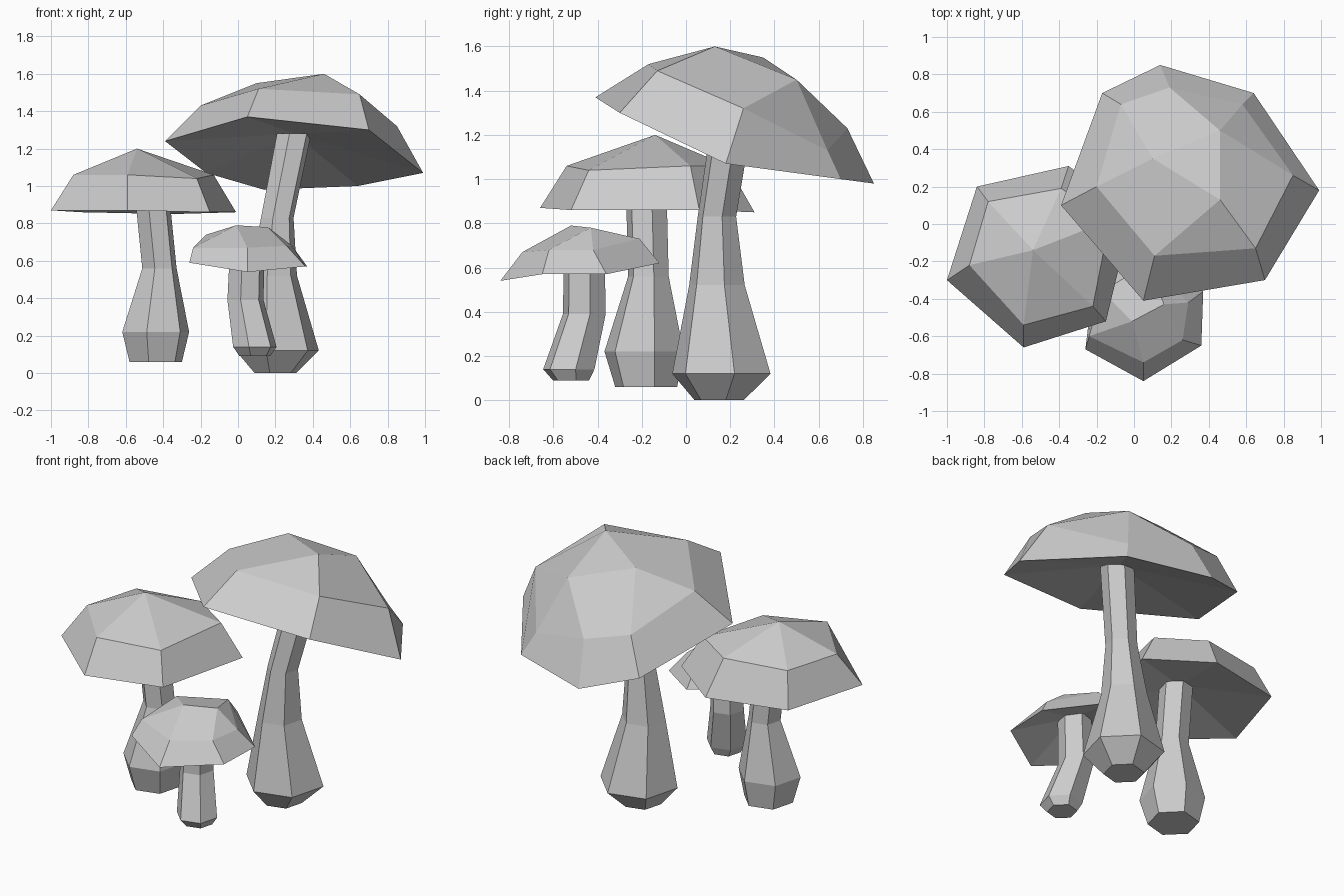
import bpy
import bmesh
import math
from mathutils import Vector

default_cube = bpy.data.objects.get("Cube")
if default_cube:
    bpy.data.objects.remove(default_cube, do_unlink=True)

# One plain grey for everything
grey = bpy.data.materials.new("plain_grey")
grey.use_nodes = True
colour = (0.6, 0.6, 0.6, 1)
grey.diffuse_color = colour
grey.node_tree.nodes["Principled BSDF"].inputs["Base Color"].default_value = colour


def finish(bm, name):
    """Turn a bmesh into a flat shaded object."""
    bmesh.ops.recalc_face_normals(bm, faces=bm.faces[:])
    mesh = bpy.data.meshes.new(name)
    bm.to_mesh(mesh)
    bm.free()
    mesh.materials.append(grey)
    obj = bpy.data.objects.new(name, mesh)
    bpy.context.scene.collection.objects.link(obj)
    return obj


def make_cap(name, rim, shoulder, crown, hollow):
    """Faceted cap: rim band, crown facets and a hollow underside."""
    bm = bmesh.new()
    low = [bm.verts.new(p) for p in rim]
    mid = [bm.verts.new(p) for p in shoulder]
    top = [bm.verts.new(p) for p in crown]
    centre = bm.verts.new(hollow)
    # each shoulder corner runs up to its nearest crown corner
    nearest = [min(top, key=lambda t: (t.co - m.co).length) for m in mid]
    count = len(low)
    for i in range(count):
        j = (i + 1) % count
        bm.faces.new((low[i], low[j], mid[j], mid[i]))
        bm.faces.new((low[j], low[i], centre))
        if nearest[i] is nearest[j]:
            bm.faces.new((mid[i], mid[j], nearest[i]))
        else:
            bm.faces.new((mid[i], mid[j], nearest[j], nearest[i]))
    if len(top) > 2:
        bm.faces.new(top)
    return finish(bm, name)


def make_stem(name, sections, sides=6):
    """Bulbous leaning stem lofted through (x, y, z, radius) sections."""
    bm = bmesh.new()
    rings = []
    for x, y, z, radius in sections:
        ring = []
        for k in range(sides):
            turn = math.tau * k / sides + math.radians(15)
            offset = Vector((math.cos(turn), math.sin(turn), 0)) * radius
            ring.append(bm.verts.new(Vector((x, y, z)) + offset))
        rings.append(ring)
    for lower, upper in zip(rings, rings[1:]):
        for k in range(sides):
            n = (k + 1) % sides
            bm.faces.new((lower[k], lower[n], upper[n], upper[k]))
    bm.faces.new(rings[0])
    bm.faces.new(rings[-1])
    return finish(bm, name)


# Large mushroom, cap tipped towards the back
make_cap(
    "large_cap",
    rim=[(.99, .18, 1.07), (.7, -.3, 1.3), (.05, -.41, 1.37), (-.39, .1, 1.24),
         (-.17, .7, 1.07), (.14, .85, .98), (.64, .7, 1)],
    shoulder=[(.85, .26, 1.32), (.65, -.13, 1.49), (.11, -.17, 1.52), (-.2, .2, 1.43),
              (-.07, .64, 1.29), (.19, .73, 1.23), (.58, .64, 1.13)],
    crown=[(.46, .13, 1.6), (.46, .5, 1.45), (.1, .35, 1.55)],
    hollow=(.3, .22, 1.28),
)
make_stem("large_stem", [
    (.2, .15, 0, .115), (.21, .16, .12, .23), (.19, .14, .52, .13),
    (.21, .14, .83, .09), (.3, .21, 1.28, .095),
])

# Medium mushroom
make_cap(
    "medium_cap",
    rim=[(-1, -.3, .87), (-.59, -.66, .87), (-.15, -.52, .86), (-.01, .06, .86),
         (-.35, .31, .85), (-.84, .2, .86)],
    shoulder=[(-.88, -.22, 1.06), (-.59, -.54, 1.06), (-.22, -.44, 1.04),
              (-.13, .02, 1.06), (-.39, .19, 1.06), (-.78, .12, 1.06)],
    crown=[(-.54, -.14, 1.2)],
    hollow=(-.47, -.17, .96),
)
make_stem("medium_stem", [
    (-.44, -.18, .06, .145), (-.44, -.19, .22, .185),
    (-.42, -.17, .56, .095), (-.46, -.18, .96, .095),
])

# Small mushroom
make_cap(
    "small_cap",
    rim=[(-.26, -.67, .59), (.05, -.84, .54), (.36, -.65, .57), (.37, -.36, .57),
         (.08, -.12, .62), (-.22, -.34, .63)],
    shoulder=[(-.24, -.6, .67), (.05, -.74, .67), (.26, -.62, .68),
              (.29, -.42, .68), (.08, -.21, .73), (-.17, -.36, .74)],
    crown=[(-.01, -.52, .79), (.16, -.43, .78)],
    hollow=(.05, -.47, .69),
)
make_stem("small_stem", [
    (.09, -.52, .09, .085), (.09, -.53, .14, .12),
    (.04, -.46, .39, .1), (.05, -.46, .69, .095),
])
